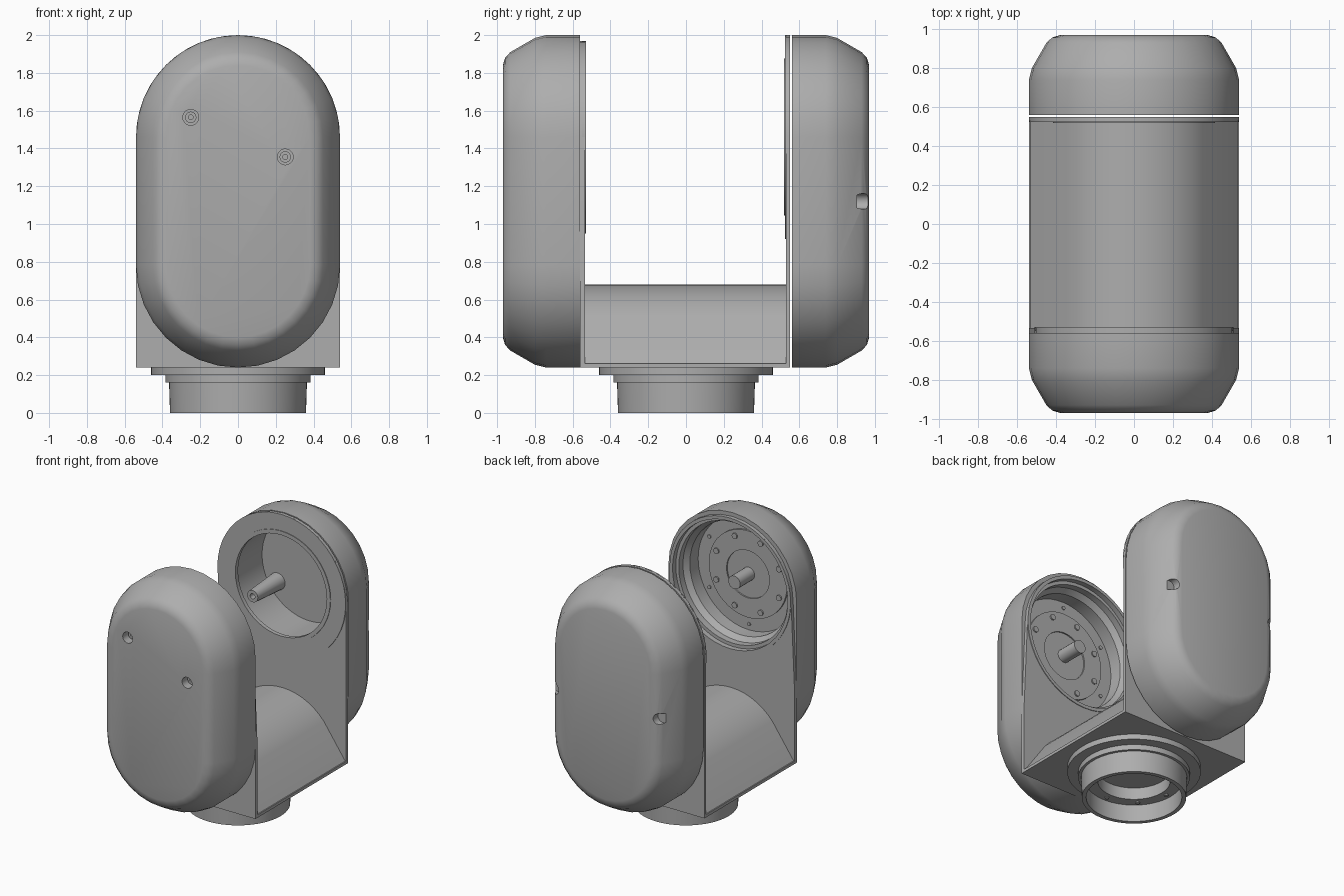
import bpy, bmesh, math
from mathutils import Matrix

if "Cube" in bpy.data.objects:
    bpy.data.objects.remove(bpy.data.objects["Cube"])

grey = bpy.data.materials.new("plain_grey")
grey.use_nodes = True
grey.diffuse_color = (0.42, 0.42, 0.42, 1)
grey.node_tree.nodes["Principled BSDF"].inputs["Base Color"].default_value = (0.42, 0.42, 0.42, 1)

PIVOT = 1.46     # height of the tilt axis
HALF = 0.54      # half width of covers and arms


def add_object(name, bm):
    bmesh.ops.recalc_face_normals(bm, faces=bm.faces)
    mesh = bpy.data.meshes.new(name)
    bm.to_mesh(mesh)
    bm.free()
    mesh.materials.append(grey)
    obj = bpy.data.objects.new(name, mesh)
    bpy.context.collection.objects.link(obj)
    return obj


def smooth(obj, angle=28):
    bpy.ops.object.select_all(action='DESELECT')
    obj.select_set(True)
    bpy.context.view_layer.objects.active = obj
    bpy.ops.object.shade_smooth_by_angle(angle=math.radians(angle))
    return obj


def loft(name, rings):
    """Skin a list of equal-length point rings and cap both ends."""
    bm = bmesh.new()
    loops = [[bm.verts.new(p) for p in ring] for ring in rings]
    n = len(loops[0])
    for a, b in zip(loops, loops[1:]):
        for i in range(n):
            j = (i + 1) % n
            bm.faces.new((a[i], a[j], b[j], b[i]))
    bm.faces.new(loops[0])
    bm.faces.new(loops[-1])
    return add_object(name, bm)


def slab(name, outline, y0, y1):
    return loft(name, [[(x, y, z) for x, z in outline] for y in (y0, y1)])


def lathe(name, profile, axis='Z', at=(0, 0, 0), steps=48):
    """Spin (radius, distance) points; axis Y runs the distance along +y."""
    bm = bmesh.new()
    verts = [bm.verts.new((r, 0, h)) for r, h in profile]
    edges = [bm.edges.new(pair) for pair in zip(verts, verts[1:])]
    bmesh.ops.spin(bm, geom=verts + edges, cent=(0, 0, 0), axis=(0, 0, 1),
                   angle=math.tau, steps=steps, use_duplicate=False)
    bmesh.ops.remove_doubles(bm, verts=bm.verts, dist=1e-4)
    if axis == 'Y':
        bm.transform(Matrix.Rotation(-math.pi / 2, 4, 'X'))
    bm.transform(Matrix.Translation(at))
    return add_object(name, bm)


def rod(name, r, y0, y1, x=0, z=PIVOT, steps=20):
    return lathe(name, [(0, y0), (r, y0), (r, y1), (0, y1)], 'Y', (x, 0, z), steps)


def cut(obj, cutters):
    for c in cutters:
        m = obj.modifiers.new("cut", 'BOOLEAN')
        m.operation, m.solver, m.object = 'DIFFERENCE', 'EXACT', c
        bpy.context.view_layer.objects.active = obj
        bpy.ops.object.modifier_apply(modifier=m.name)


def discard(objs):
    for o in objs:
        bpy.data.objects.remove(o)


def arc(r, zc, start, end, n=16):
    return [(r * math.cos(a), zc + r * math.sin(a))
            for a in (math.radians(start + (end - start) * i / n) for i in range(n + 1))]


# Capsule-shaped covers, one on each arm
def cover(name, side):
    profile = [(0, .56), (0, .74), (.015, .80), (.09, .93), (.12, .958), (.16, .97)]
    rings = []
    for inset, y in profile:
        r = HALF - inset
        outline = arc(r, PIVOT, 0, 180) + arc(r, .78, 180, 360)
        rings.append([(x, side * y, z) for x, z in outline])
    return loft(name, rings)


front_cover = cover("front_cover", -1)
back_cover = cover("back_cover", 1)

# Arms: round at the top, square at the foot
front_arm = slab("front_arm", arc(.51, PIVOT, 0, 180) + [(-HALF, .78), (-HALF, .24), (HALF, .24), (HALF, .78)],
                 -.562, -.535)
back_arm = slab("back_arm", arc(HALF, PIVOT, 0, 180) + [(-HALF, .24), (HALF, .24)], .53, .55)

# Recesses in the arms and covers
recess = lathe("recess_cutter", [(0, -.76), (.43, -.76), (.43, -.66), (.46, -.62),
                                 (.46, -.57), (.485, -.57), (.485, -.4), (0, -.4)], 'Y', (0, 0, PIVOT))
cavity = rod("cavity_cutter", .40, .4, .86, steps=48)
cut(front_arm, [recess])
cut(front_cover, [recess])
cut(back_arm, [cavity])
cut(back_cover, [cavity])
discard([recess, cavity])

# Screw wells in the front cover, with a screw in each
wells = [(-.25, 1.565), (.25, 1.355)]
cutters = [rod("well_cutter", .042, -1.1, -.90, x, z) for x, z in wells]
cut(front_cover, cutters)
discard(cutters)
for x, z in wells:
    lathe("cover_screw", [(0, -.89), (.03, -.89), (.03, -.92), (.013, -.92), (.013, -.91), (0, -.91)],
          'Y', (x, 0, z), 16)

# Screw notches on both edges of the back cover
cutters = [rod("notch_cutter", .042, .905, 1.1, s * .44, 1.12) for s in (-1, 1)]
cut(back_cover, cutters)
discard(cutters)

for part in (front_cover, back_cover, front_arm, back_arm):
    smooth(part)

# Bearing ring and raised disc on the back arm
smooth(lathe("back_disc", [(.40, .531), (HALF, .531), (HALF, .523), (.40, .523), (.40, .531)],
             'Y', (0, 0, PIVOT)))
smooth(lathe("back_ring", [(.385, .55), (.385, .518), (.415, .518), (.415, .55), (.385, .55)],
             'Y', (0, 0, PIVOT)))
# Tapered post in the back cavity
smooth(lathe("back_post", [(0, .87), (.065, .87), (.045, .56), (.02, .56), (.02, .62), (0, .62)],
             'Y', (-.27, 0, 1.29), 20))

# Drive flange, shaft and bolts in the front recess
smooth(lathe("drive_flange", [(0, -.77), (.33, -.77), (.33, -.745), (.18, -.745),
                              (.18, -.755), (0, -.755)], 'Y', (0, 0, PIVOT)))
smooth(rod("drive_shaft", .05, -.77, -.58))
for count, radius, size, y in ((8, .285, .022, -.735), (6, .385, .014, -.752)):
    for i in range(count):
        a = math.tau * (i + .5) / count
        smooth(rod("flange_bolt", size, -.765, y, radius * math.cos(a),
                   PIVOT + radius * math.sin(a), 10))
smooth(lathe("front_ring", [(.485, -.55), (.485, -.53), (.51, -.53), (.51, -.55), (.485, -.55)],
             'Y', (0, 0, PIVOT)))

# Arched bridge between the arms and its floor plate
bridge_arc = arc(.46, .22, 40, 140, 14)
smooth(slab("arched_bridge", [(HALF, .25)] + bridge_arc + [(-HALF, .25)], -.54, .535))
slab("floor_plate", [(-HALF, .24), (HALF, .24), (HALF, .262), (-HALF, .262)], -.55, .55)

# Hollow stepped pedestal
smooth(lathe("pedestal", [(0, .245), (.46, .245), (.46, .20), (.44, .20), (.385, .20), (.385, .16),
                          (.365, .16), (.36, 0), (.33, 0), (.33, .13), (.25, .13),
                          (.25, .22), (0, .22)], steps=64))
for i in range(8):
    a = math.tau * i / 8
    smooth(lathe("pedestal_bolt", [(0, .14), (.015, .14), (.015, .12), (0, .12)],
                 'Z', (.29 * math.cos(a), .29 * math.sin(a), 0), 10))
